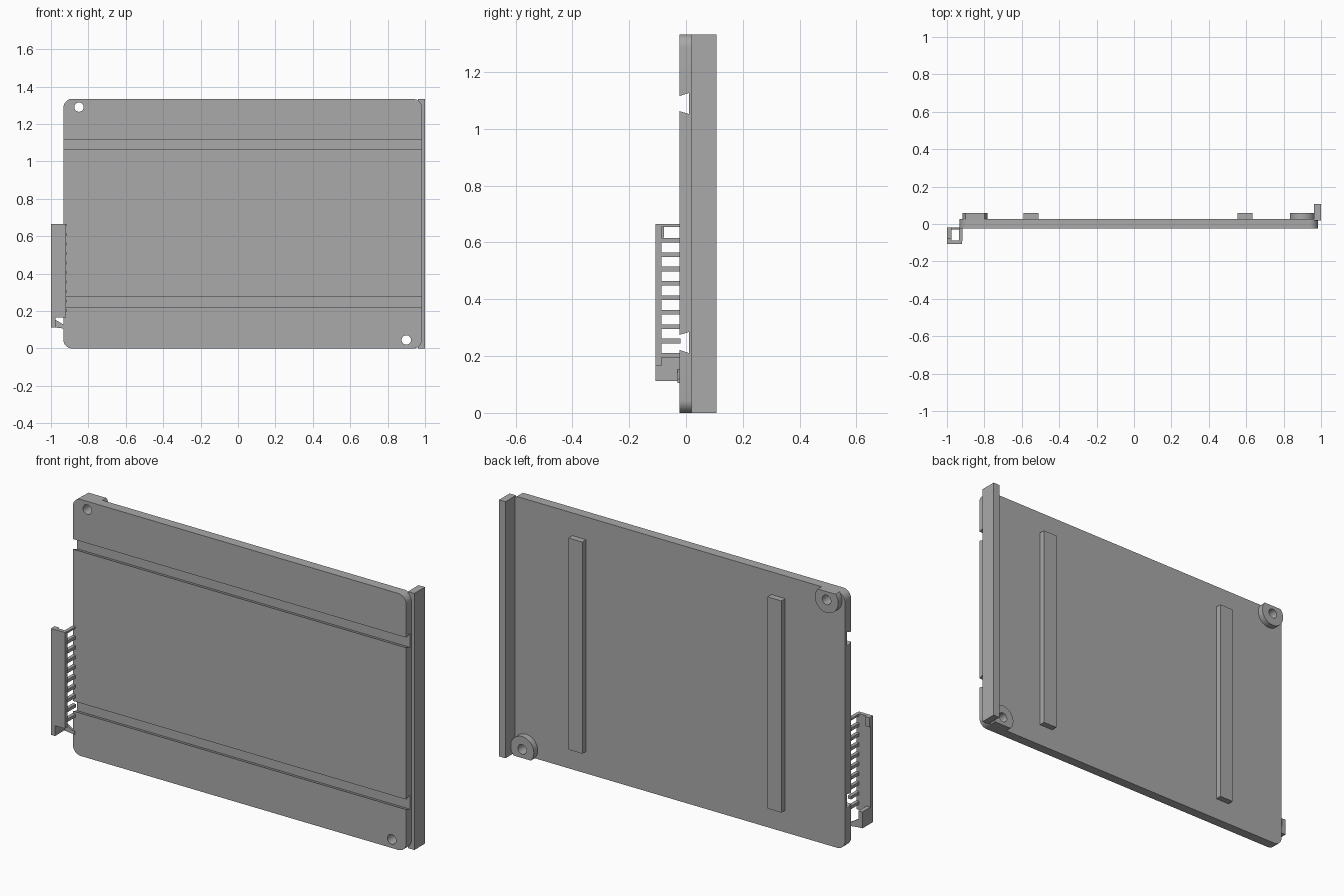
import bpy, bmesh, math

if "Cube" in bpy.data.objects:
    bpy.data.objects.remove(bpy.data.objects["Cube"])

grey = bpy.data.materials.new("plain grey")
grey.diffuse_color = (0.4, 0.4, 0.4, 1)
grey.use_nodes = True
grey.node_tree.nodes["Principled BSDF"].inputs["Base Color"].default_value = grey.diffuse_color


def prism(name, pts, lo, hi, axis="y"):
    """Extrude an outline: (x, z) points along y, or (y, z) points along x."""
    place = (lambda p, t: (p[0], t, p[1])) if axis == "y" else (lambda p, t: (t, p[0], p[1]))
    bm = bmesh.new()
    ends = [[bm.verts.new(place(p, t)) for p in pts] for t in (lo, hi)]
    n = len(pts)
    bm.faces.new(ends[0])
    bm.faces.new(ends[1][::-1])
    for i in range(n):
        j = (i + 1) % n
        bm.faces.new((ends[0][j], ends[0][i], ends[1][i], ends[1][j]))
    bmesh.ops.recalc_face_normals(bm, faces=bm.faces)
    mesh = bpy.data.meshes.new(name)
    bm.to_mesh(mesh)
    bm.free()
    mesh.materials.append(grey)
    ob = bpy.data.objects.new(name, mesh)
    bpy.context.collection.objects.link(ob)
    return ob


def box(name, x0, x1, y0, y1, z0, z1):
    return prism(name, [(x0, z0), (x1, z0), (x1, z1), (x0, z1)], y0, y1)


def arc(cx, cz, r, a0, a1, n):
    return [(cx + r * math.cos(math.radians(a0 + (a1 - a0) * i / n)),
             cz + r * math.sin(math.radians(a0 + (a1 - a0) * i / n))) for i in range(n + 1)]


def cut(ob, cutters):
    bpy.context.view_layer.objects.active = ob
    for c in cutters:
        mod = ob.modifiers.new("cut", "BOOLEAN")
        mod.operation, mod.solver, mod.object = "DIFFERENCE", "EXACT", c
        bpy.ops.object.modifier_apply(modifier=mod.name)


def smooth(ob):
    bpy.ops.object.select_all(action="DESELECT")
    ob.select_set(True)
    bpy.context.view_layer.objects.active = ob
    bpy.ops.object.shade_smooth_by_angle(angle=math.radians(30))


H = 1.333                                   # plate height
X0, X1, FRONT, BACK = -0.933, 0.983, -0.023, 0.028
HOLES = [(-0.85, 1.29), (0.9, 0.045)]

# cutters: screw holes and two dovetail grooves
hole_cutters = [prism("hole_cutter", arc(x, z, 0.025, 0, 360, 32)[:-1], -0.2, 0.2) for x, z in HOLES]
groove_cutters = [prism("groove_cutter",
                        [(FRONT - 0.01, c - 0.023), (0.01, c - 0.037), (0.01, c + 0.037), (FRONT - 0.01, c + 0.023)],
                        -1.1, 1.1, "x") for c in (0.248, 1.089)]

# main plate with rounded corners
r = 0.045
outline = (arc(X1 - r, H - r, r, 0, 90, 8) + arc(X0 + r, H - r, r, 90, 180, 8)
           + arc(X0 + r, r, r, 180, 270, 8) + arc(X1 - r, r, r, 270, 360, 8))
plate = prism("main_plate", outline, FRONT, BACK)
cut(plate, hole_cutters + groove_cutters)
smooth(plate)

# screw bosses behind the holes, trimmed flush with the plate edge
for (x, z), cutter in zip(HOLES, hole_cutters):
    a = math.degrees(math.asin(min(H - z, z) / 0.067))
    span = (180 - a, 360 + a) if z > 0.5 else (-a, 180 + a)
    boss = prism("screw_boss", arc(x, z, 0.067, *span, 32), BACK - 0.004, 0.06)
    cut(boss, [cutter])
    smooth(boss)

for c in hole_cutters + groove_cutters:
    bpy.data.objects.remove(c)

# rear ribs and end flange
for x in (-0.55, 0.594):
    box("rear_rib", x - 0.04, x + 0.04, BACK - 0.004, 0.06, 0.115, 1.215)
box("end_flange", 0.963, 1.0, 0.02, 0.107, 0, H)

# slotted side bracket: front wall, fingers back to the plate
box("bracket_front_wall", -1.0, -0.92, -0.107, -0.087, 0.165, 0.665)
box("bracket_top_bar", -0.935, -0.917, -0.09, -0.02, 0.655, 0.665)
for i in range(9):
    z = 0.608 - i * 0.0507
    box("bracket_finger", -0.935, -0.917, -0.09, -0.02, z - 0.008, z + 0.008)
box("bracket_top_tab", -1.0, -0.977, -0.09, -0.077, 0.617, 0.665)

# lower tab of the bracket and its gusset
box("bracket_lower_tab", -1.0, -0.977, -0.107, -0.02, 0.112, 0.197)
prism("bracket_gusset", [(-0.98, 0.155), (-0.98, 0.112), (-0.92, 0.105), (-0.92, 0.12)], -0.03, -0.02)
